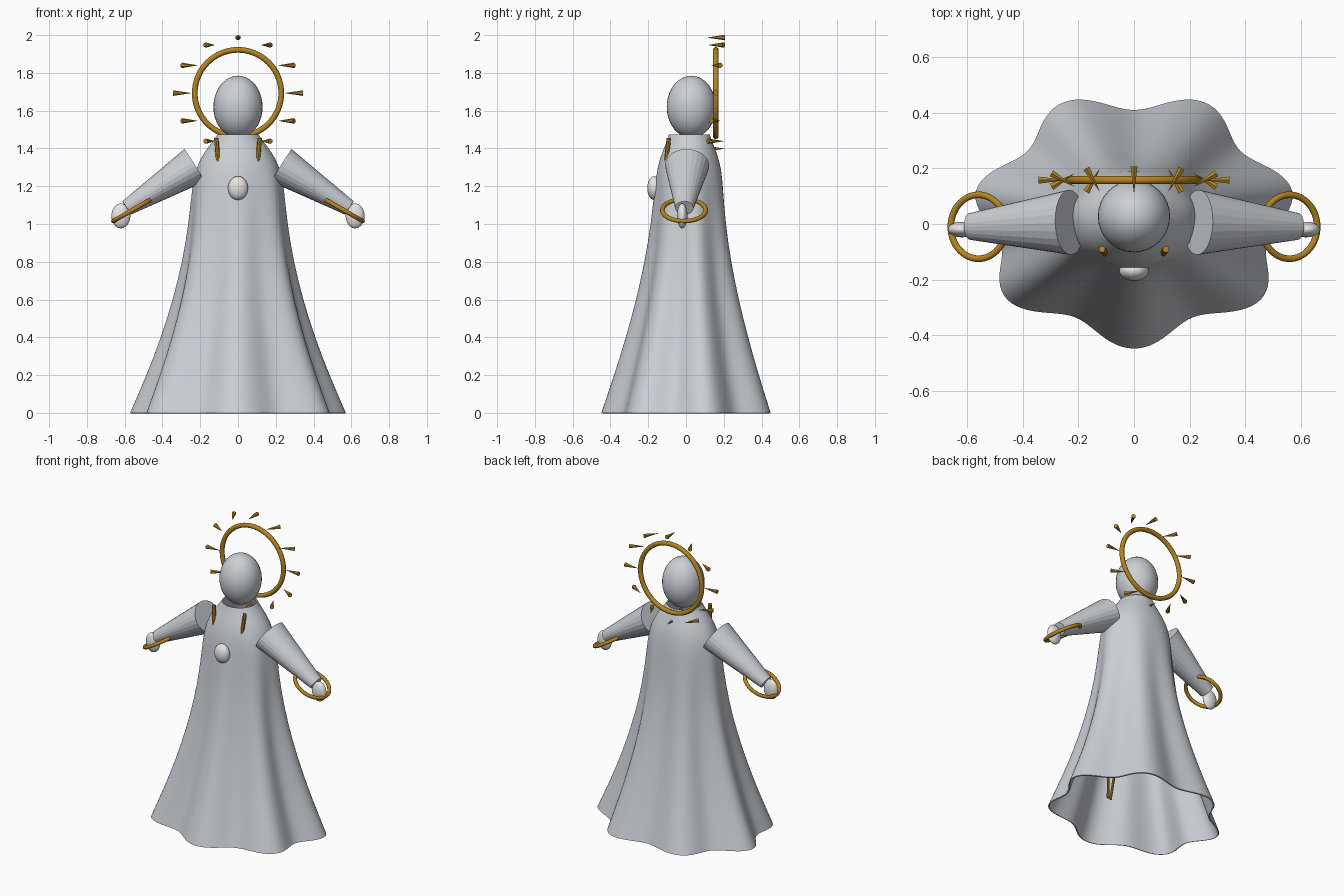
import bpy, bmesh, math
from mathutils import Matrix, Vector

if "Cube" in bpy.data.objects:
    bpy.data.objects.remove(bpy.data.objects["Cube"], do_unlink=True)


def material(name, rgb):
    m = bpy.data.materials.new(name)
    m.use_nodes = True
    m.diffuse_color = (*rgb, 1)
    m.node_tree.nodes["Principled BSDF"].inputs["Base Color"].default_value = (*rgb, 1)
    return m


CLOTH = material("grey cloth", (0.60, 0.63, 0.67))
PALE = material("pale stone", (0.79, 0.78, 0.76))
GOLD = material("gold", (0.46, 0.23, 0.015))


def finish(name, bm, mat, angle=None):
    bmesh.ops.recalc_face_normals(bm, faces=bm.faces)
    mesh = bpy.data.meshes.new(name)
    bm.to_mesh(mesh)
    bm.free()
    mesh.materials.append(mat)
    ob = bpy.data.objects.new(name, mesh)
    bpy.context.collection.objects.link(ob)
    if angle:
        bpy.ops.object.select_all(action="DESELECT")
        ob.select_set(True)
        bpy.context.view_layer.objects.active = ob
        bpy.ops.object.shade_smooth_by_angle(angle=math.radians(angle))
    return ob


def ellipsoid(name, centre, radii, mat):
    bm = bmesh.new()
    bmesh.ops.create_uvsphere(bm, u_segments=32, v_segments=20, radius=1,
                              matrix=Matrix.Translation(centre) @ Matrix.Diagonal((*radii, 1)))
    return finish(name, bm, mat, 60)


def cone(name, start, end, r1, r2, sides, mat, stretch=1.0):
    """Tapered rod between two points; stretch widens it along y."""
    a, b = Vector(start), Vector(end)
    rot = (b - a).to_track_quat("Z", "Y").to_matrix().to_4x4()
    bm = bmesh.new()
    bmesh.ops.create_cone(bm, cap_ends=True, segments=sides, radius1=r1, radius2=r2,
                          depth=(b - a).length, matrix=rot)
    for v in bm.verts:
        v.co.y *= stretch
    bmesh.ops.translate(bm, verts=bm.verts, vec=(a + b) / 2)
    return finish(name, bm, mat)


def ring(name, matrix, major, minor, mat):
    bm = bmesh.new()
    around, tube = 64, 10
    loops = []
    for i in range(around):
        u = math.tau * i / around
        loop = []
        for j in range(tube):
            v = math.tau * j / tube
            r = major + minor * math.cos(v)
            loop.append(bm.verts.new(matrix @ Vector((r * math.cos(u), r * math.sin(u),
                                                      minor * math.sin(v)))))
        loops.append(loop)
    for i in range(around):
        p, q = loops[i], loops[(i + 1) % around]
        for j in range(tube):
            k = (j + 1) % tube
            bm.faces.new((p[j], q[j], q[k], p[k]))
    return finish(name, bm, mat, 60)


# Robe: rows of height, half width, half depth, fold depth; seven folds
rows = [(0, .537, .43, .09), (.2, .457, .368, .085), (.4, .387, .313, .077),
        (.6, .33, .264, .068), (.8, .285, .225, .055), (1.0, .257, .197, .035),
        (1.2, .242, .18, .015), (1.3, .222, .169, .006), (1.38, .18, .144, 0),
        (1.44, .13, .118, 0), (1.475, .108, .108, 0)]
SEG = 84
bm = bmesh.new()
loops = []
for z, rx, ry, fold in rows:
    loop = []
    for i in range(SEG):
        t = math.tau * i / SEG - math.pi / 2
        f = 1 + fold * math.cos(7 * (t + math.pi / 2))
        loop.append(bm.verts.new((rx * f * math.cos(t), .018 + ry * f * math.sin(t), z)))
    loops.append(loop)
for low, high in zip(loops, loops[1:]):
    for i in range(SEG):
        k = (i + 1) % SEG
        bm.faces.new((low[i], low[k], high[k], high[i]))
robe = finish("robe", bm, CLOTH, 60)
folds = robe.modifiers.new("smooth folds", "SUBSURF")
folds.levels = folds.render_levels = 1
wall = robe.modifiers.new("cloth thickness", "SOLIDIFY")
wall.thickness = .008
wall.offset = -1
hem = robe.modifiers.new("crisp hem", "EDGE_SPLIT")
hem.split_angle = math.radians(45)

# Head and chest medallion
ellipsoid("head", (0, .028, 1.62), (.13, .13, .165), CLOTH)
ellipsoid("chest_medallion", (0, -.168, 1.19), (.053, .037, .063), PALE)

# Sleeves, hands, bracelets and collar cords on both sides
for s, side in ((1, "left"), (-1, "right")):
    cone(side + "_sleeve", (s * .23, .005, 1.31), (s * .59, -.008, 1.085),
         .102, .042, 24, CLOTH, stretch=1.15)
    ellipsoid(side + "_hand", (s * .62, -.02, 1.043), (.05, .028, .066), PALE)
    tilt = Matrix.Translation((s * .56, -.01, 1.073)) @ Matrix.Rotation(s * math.radians(30), 4, "Y")
    ring(side + "_bracelet", tilt, .115, .012, GOLD)
    cone(side + "_cord", (s * .115, -.091, 1.455), (s * .01, -.235, .21), .012, .008, 8, GOLD)

# Halo ring with twelve floating spikes, each turned about the vertical
HALO = Vector((0, .158, 1.693))
ring("halo", Matrix.Translation(HALO) @ Matrix.Rotation(math.pi / 2, 4, "X"), .229, .015, GOLD)
for i in range(12):
    a = math.tau * i / 12
    centre = HALO + Vector((math.cos(a), 0, math.sin(a))) * .294
    out = Vector((math.cos(a), math.sin(a), 0)) * .049
    cone("halo_spike_%d" % (i + 1), centre + out, centre - out, .0145, 0, 6, GOLD)
